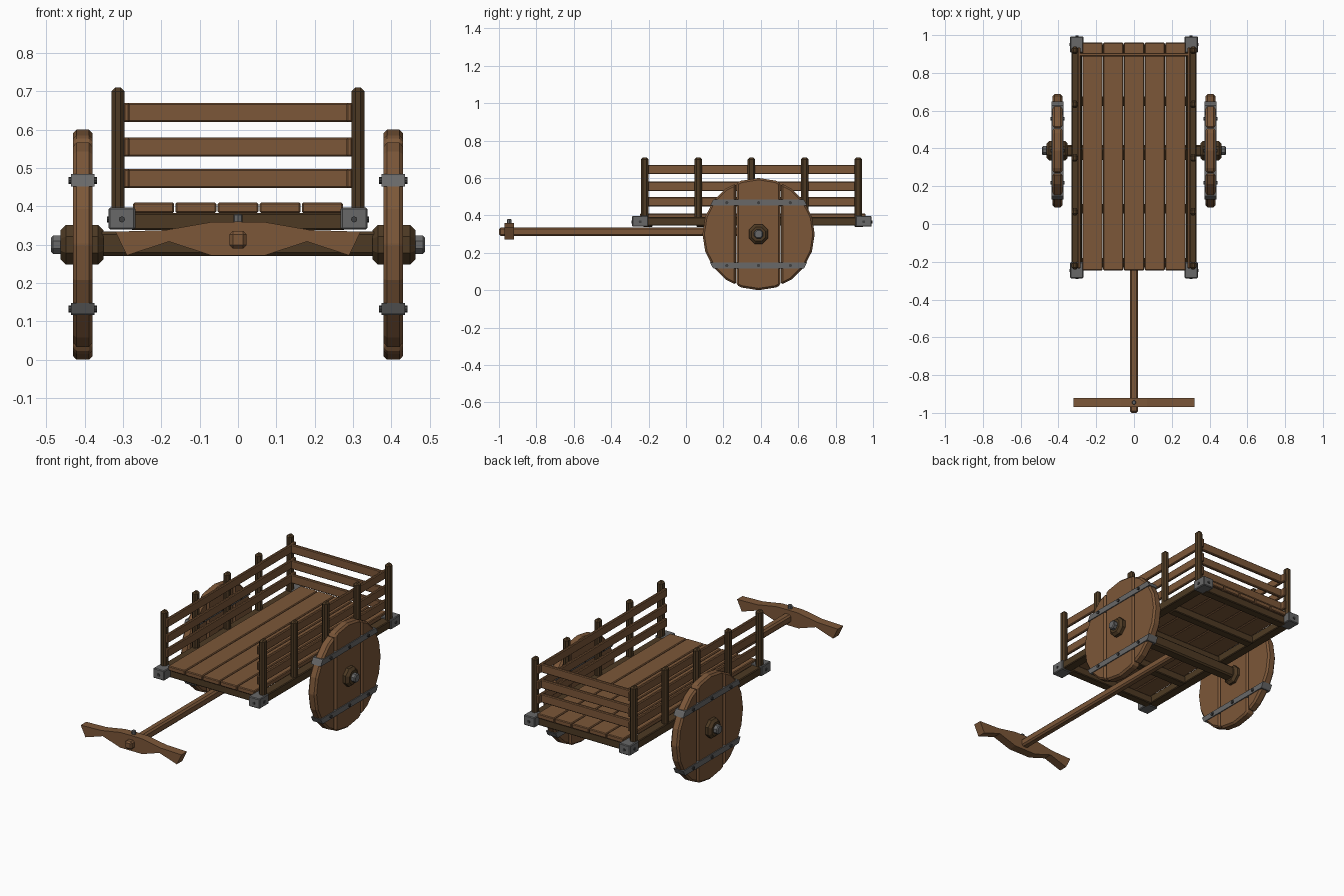
import bpy, bmesh
from math import pi, radians
from mathutils import Matrix, Vector

cube = bpy.data.objects.get("Cube")
if cube:
    bpy.data.objects.remove(cube, do_unlink=True)


def material(name, rgb):
    m = bpy.data.materials.new(name)
    m.use_nodes = True
    m.diffuse_color = (*rgb, 1)
    m.node_tree.nodes["Principled BSDF"].inputs["Base Color"].default_value = (*rgb, 1)
    return m


WOOD = material("warm wood", (0.2, 0.095, 0.04))
DARK = material("dark wood", (0.075, 0.042, 0.017))
IRON = material("grey iron", (0.14, 0.14, 0.14))
RIVET = material("dark iron", (0.05, 0.05, 0.05))


def finish(bm, name, mat, bevel=0.0):
    bmesh.ops.recalc_face_normals(bm, faces=bm.faces)
    mesh = bpy.data.meshes.new(name)
    bm.to_mesh(mesh)
    bm.free()
    mesh.materials.append(mat)
    ob = bpy.data.objects.new(name, mesh)
    bpy.context.collection.objects.link(ob)
    if bevel:
        mod = ob.modifiers.new("Bevel", "BEVEL")
        mod.width, mod.segments = bevel, 1
        mod.limit_method, mod.angle_limit = "ANGLE", radians(50)
    return ob


def box(name, mat, x, y, z, bevel=0.004):
    """Box from (low, high) pairs on each axis."""
    bm = bmesh.new()
    bmesh.ops.create_cube(bm, size=1)
    for v in bm.verts:
        v.co = [(a + b) / 2 + c * (b - a) for c, (a, b) in zip(v.co, (x, y, z))]
    return finish(bm, name, mat, bevel)


def disc(name, mat, centre, radius, length, axis="X", sides=8, bevel=0.0, turn=0.0, cuts=()):
    """Cylinder along an axis; cuts are (point, outward normal) planes."""
    bm = bmesh.new()
    bmesh.ops.create_cone(bm, cap_ends=True, segments=sides, radius1=radius,
                          radius2=radius, depth=length)
    tilt = {"X": Matrix.Rotation(pi / 2, 4, "Y"), "Y": Matrix.Rotation(pi / 2, 4, "X"),
            "Z": Matrix.Identity(4)}[axis]
    bm.transform(Matrix.Translation(centre) @ tilt @ Matrix.Rotation(turn, 4, "Z"))
    for point, normal in cuts:
        cut = bmesh.ops.bisect_plane(bm, geom=bm.verts[:] + bm.edges[:] + bm.faces[:],
                                     plane_co=point, plane_no=normal, clear_outer=True)
        edges = [e for e in cut["geom_cut"] if isinstance(e, bmesh.types.BMEdge)]
        bmesh.ops.holes_fill(bm, edges=edges)
    return finish(bm, name, mat, bevel)


def span(mid, size):
    return (mid - size / 2, mid + size / 2)


def slab(mid, axis, half):
    """Pair of cutting planes that leave a slice about mid."""
    n = Vector(axis)
    return [(mid + n * half, n), (mid - n * half, -n)]


SIDES = ((1, "left"), (-1, "right"))
RAILS = (0.473, 0.555, 0.645)
POSTS = [-0.22 + 0.285 * i for i in range(5)]

# Bed planks and the cross beams under them
for i in range(5):
    box(f"bed_plank_{i}", WOOD, span(-0.22 + 0.11 * i, 0.107), (-0.245, 0.96), (0.383, 0.41))
for i, y in enumerate((-0.205, 0.08, 0.365, 0.65, 0.925)):
    box(f"cross_beam_{i}", DARK, (-0.28, 0.28), span(y, 0.05), (0.338, 0.383))

# Side frames
for s, side in SIDES:
    box(f"{side}_side_beam", DARK, span(s * 0.303, 0.055), (-0.28, 0.985), (0.345, 0.391))
    for i, y in enumerate(POSTS):
        box(f"{side}_post_{i}", DARK, span(s * 0.313, 0.034), span(y, 0.04), (0.36, 0.71), 0.01)
    for i, z in enumerate(RAILS):
        box(f"{side}_rail_{i}", WOOD, span(s * 0.291, 0.016), (-0.235, 0.935), span(z, 0.05))
    # Iron corner caps with bolts
    for end, y, face in (("front", -0.245, -1), ("back", 0.95, 1)):
        box(f"{side}_{end}_cap", IRON, span(s * 0.303, 0.07), span(y, 0.085), (0.34, 0.397))
        disc(f"{side}_{end}_cap_end_bolt", RIVET, (s * 0.303, y + face * 0.043, 0.366),
             0.008, 0.008, "Y")
        disc(f"{side}_{end}_cap_side_bolt", RIVET, (s * 0.338, y, 0.366), 0.008, 0.008)

# Tail rails
for i, z in enumerate(RAILS):
    box(f"tail_rail_{i}", WOOD, (-0.298, 0.298), span(0.897, 0.018), span(z, 0.05))

# Axle and wheels
HY, HZ = 0.388, 0.3
box("axle", DARK, (-0.4, 0.4), span(HY, 0.062), (0.271, 0.335), 0.008)
for s, side in SIDES:
    hub = Vector((s * 0.405, HY, HZ))
    for i, (off, half) in enumerate(((-0.21, 0.0895), (0, 0.1175), (0.21, 0.0895))):
        mid = hub + Vector((0, off, 0))
        disc(f"{side}_wheel_plank_{i}", WOOD, hub, 0.3, 0.052, sides=20, bevel=0.01,
             cuts=slab(mid, (0, 1, 0), half))
    for end, dz in (("upper", 0.168), ("lower", -0.168)):
        mid = hub + Vector((0, 0, dz))
        disc(f"{side}_{end}_strap", IRON, hub, 0.304, 0.062, sides=20,
             cuts=slab(mid, (0, 0, 1), 0.016))
        for i in range(3):
            disc(f"{side}_{end}_strap_rivet_{i}", RIVET,
                 mid + Vector((0, 0.17 * (i - 1), 0)), 0.009, 0.074)
    disc(f"{side}_hub", DARK, hub + Vector((s * 0.002, 0, 0)), 0.056, 0.112,
         bevel=0.014, turn=pi / 8)
    disc(f"{side}_axle_nut", IRON, hub + Vector((s * 0.06, 0, 0)), 0.026, 0.045,
         bevel=0.005, turn=pi / 8)

# Draw pole
box("draw_pole", WOOD, (-0.022, 0.022), (-1, HY), (0.29, 0.336), 0.009)

# Carved yoke: mirrored outline extruded front to back
top = [(0, 0.36), (0.07, 0.359), (0.19, 0.338), (0.32, 0.334)]
bottom = [(0.29, 0.272), (0.18, 0.308), (0.07, 0.272), (0, 0.272)]
half = top + bottom
outline = half + [(-x, z) for x, z in reversed(half) if x]
bm = bmesh.new()
face = bm.faces.new([bm.verts.new((x, -0.97, z)) for x, z in outline])
grown = bmesh.ops.extrude_face_region(bm, geom=[face])["geom"]
bmesh.ops.translate(bm, vec=(0, 0.05, 0),
                    verts=[v for v in grown if isinstance(v, bmesh.types.BMVert)])
finish(bm, "yoke", WOOD)
disc("yoke_pin", IRON, (0, -0.945, 0.33), 0.012, 0.1, "Z", bevel=0.003)
